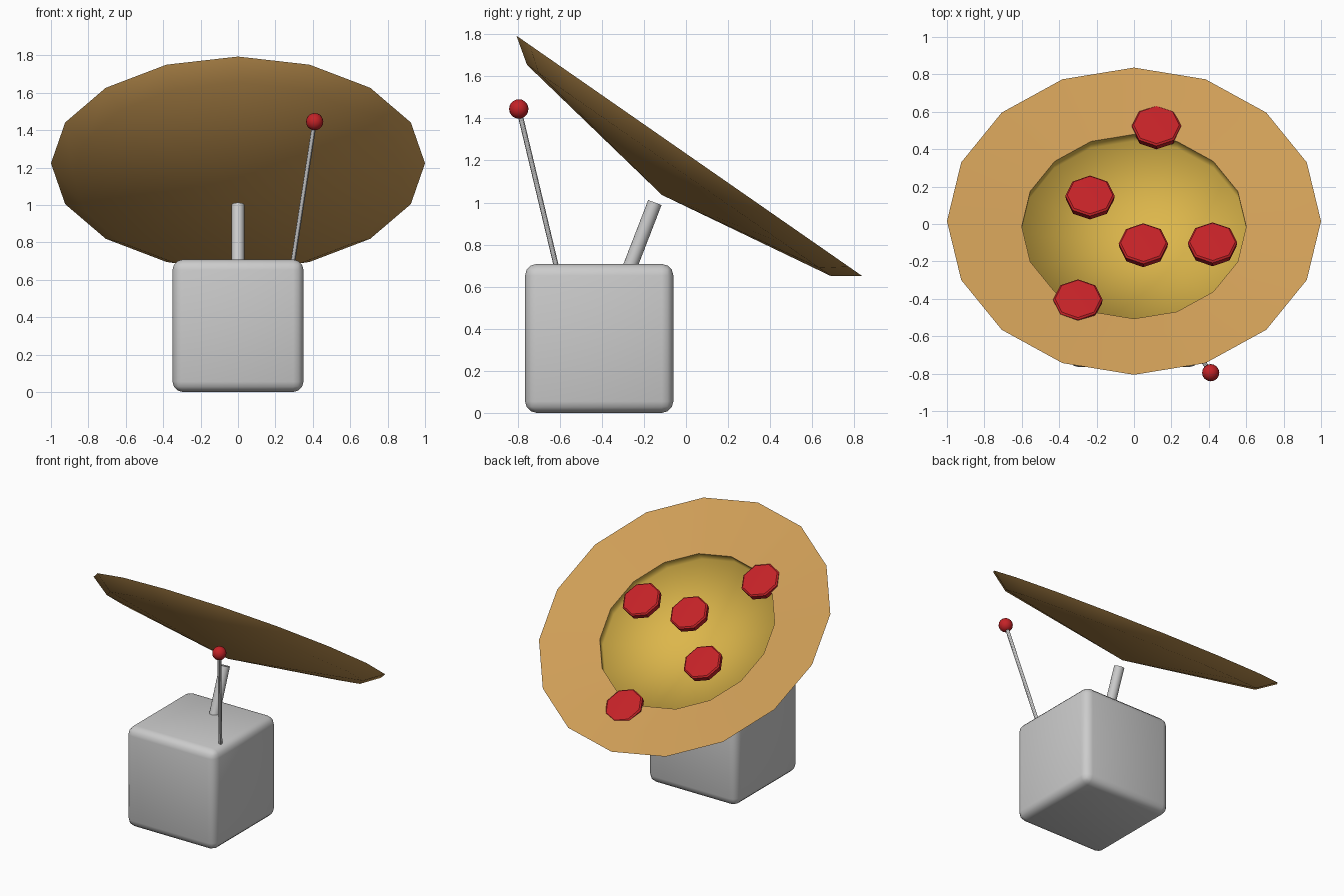
import bpy, bmesh, math
from mathutils import Vector, Matrix

if "Cube" in bpy.data.objects:
    bpy.data.objects.remove(bpy.data.objects["Cube"])

def mat(name, rgb):
    m = bpy.data.materials.new(name)
    m.diffuse_color = (*rgb, 1)
    m.use_nodes = True
    m.node_tree.nodes["Principled BSDF"].inputs["Base Color"].default_value = m.diffuse_color
    return m

CRUST = mat("crust brown", (0.62, 0.34, 0.095))
CHEESE = mat("cheese yellow", (0.72, 0.47, 0.07))
RED = mat("red", (0.55, 0.016, 0.02))
GREY = mat("light grey", (0.60, 0.60, 0.60))

# Dish frame: local z is the dish axis, tilted back and up
TILT = Matrix.Translation((0, 0.015, 1.2225)) @ Matrix.Rotation(math.radians(-34.8), 4, 'X')

def finish(bm, name, material, matrix=Matrix(), angle=30):
    bmesh.ops.recalc_face_normals(bm, faces=bm.faces)
    me = bpy.data.meshes.new(name)
    bm.to_mesh(me)
    bm.free()
    me.transform(matrix)
    me.materials.append(material)
    ob = bpy.data.objects.new(name, me)
    bpy.context.collection.objects.link(ob)
    bpy.ops.object.select_all(action='DESELECT')
    ob.select_set(True)
    bpy.context.view_layer.objects.active = ob
    bpy.ops.object.shade_smooth_by_angle(angle=math.radians(angle))
    return ob

def lathe(profile, sides=16):
    """Turn (radius, height) points around z; radius 0 makes a single tip."""
    bm = bmesh.new()
    rings = []
    for r, z in profile:
        n = 1 if r == 0 else sides
        rings.append([bm.verts.new((r * math.cos(2 * math.pi * i / sides),
                                    r * math.sin(2 * math.pi * i / sides), z)) for i in range(n)])
    for a, b in zip(rings, rings[1:]):
        for i in range(sides):
            j = (i + 1) % sides
            quad = [a[i % len(a)], a[j % len(a)], b[j % len(b)], b[i % len(b)]]
            bm.faces.new(list(dict.fromkeys(quad)))
    return bm

def rod(name, p, q, r, material, sides=16):
    p, q = Vector(p), Vector(q)
    d = q - p
    bm = lathe([(0, 0), (r, 0), (r, d.length), (0, d.length)], sides)
    return finish(bm, name, material, Matrix.Translation(p) @ d.to_track_quat('Z', 'Y').to_matrix().to_4x4())

# Crust: shallow cone back, thin rim, ring-shaped front
finish(lathe([(0, -0.227), (0.88, -0.085), (1.0, 0), (0.6, -0.05)]), "crust_dish", CRUST, TILT)

# Cheese: sunken centre with a low wall
ob = finish(lathe([(0.6, -0.05), (0.605, -0.12), (0, -0.2)]), "cheese_centre", CHEESE, TILT, 180)
if sum((p.normal.z for p in ob.data.polygons)) < 0:
    ob.data.flip_normals()

# Toppings: short eight-sided slices, placed by their x, y in the top view
inv = TILT.inverted()
axis = TILT.to_3x3() @ Vector((0, 0, 1))
for i, (x, y) in enumerate([(0.12, 0.53), (-0.235, 0.155), (0.05, -0.10), (0.42, -0.095), (-0.30, -0.40)]):
    p = Vector((x, y, 0))
    h = -0.025                                    # slice top, below the rim plane
    p.z = 1.2225 + (h - axis.y * (y - 0.015)) / axis.z
    loc = inv @ p
    bm = lathe([(0, -0.045), (0.128, -0.045), (0.132, -0.008), (0.122, 0), (0, 0.003)], 8)
    finish(bm, f"topping_slice_{i + 1}", RED, TILT @ Matrix.Translation(loc))

# Base: rounded box
bm = bmesh.new()
bmesh.ops.create_cube(bm, size=1, matrix=Matrix.Translation((0, -0.4125, 0.354)) @ Matrix.Diagonal((0.70, 0.705, 0.708, 1)))
bmesh.ops.bevel(bm, geom=bm.edges[:], offset=0.055, segments=3, profile=0.5, affect='EDGES')
finish(bm, "base_box", GREY)

# Dish post, antenna and its ball
rod("dish_post", (0, -0.27, 0.685), (0, -0.148, 1.0), 0.034, GREY)
rod("antenna_rod", (0.293, -0.615, 0.69), (0.41, -0.795, 1.445), 0.012, GREY, 12)
bm = bmesh.new()
bmesh.ops.create_uvsphere(bm, u_segments=16, v_segments=10, radius=0.046,
                          matrix=Matrix.Translation((0.41, -0.795, 1.445)))
finish(bm, "antenna_ball", RED)
